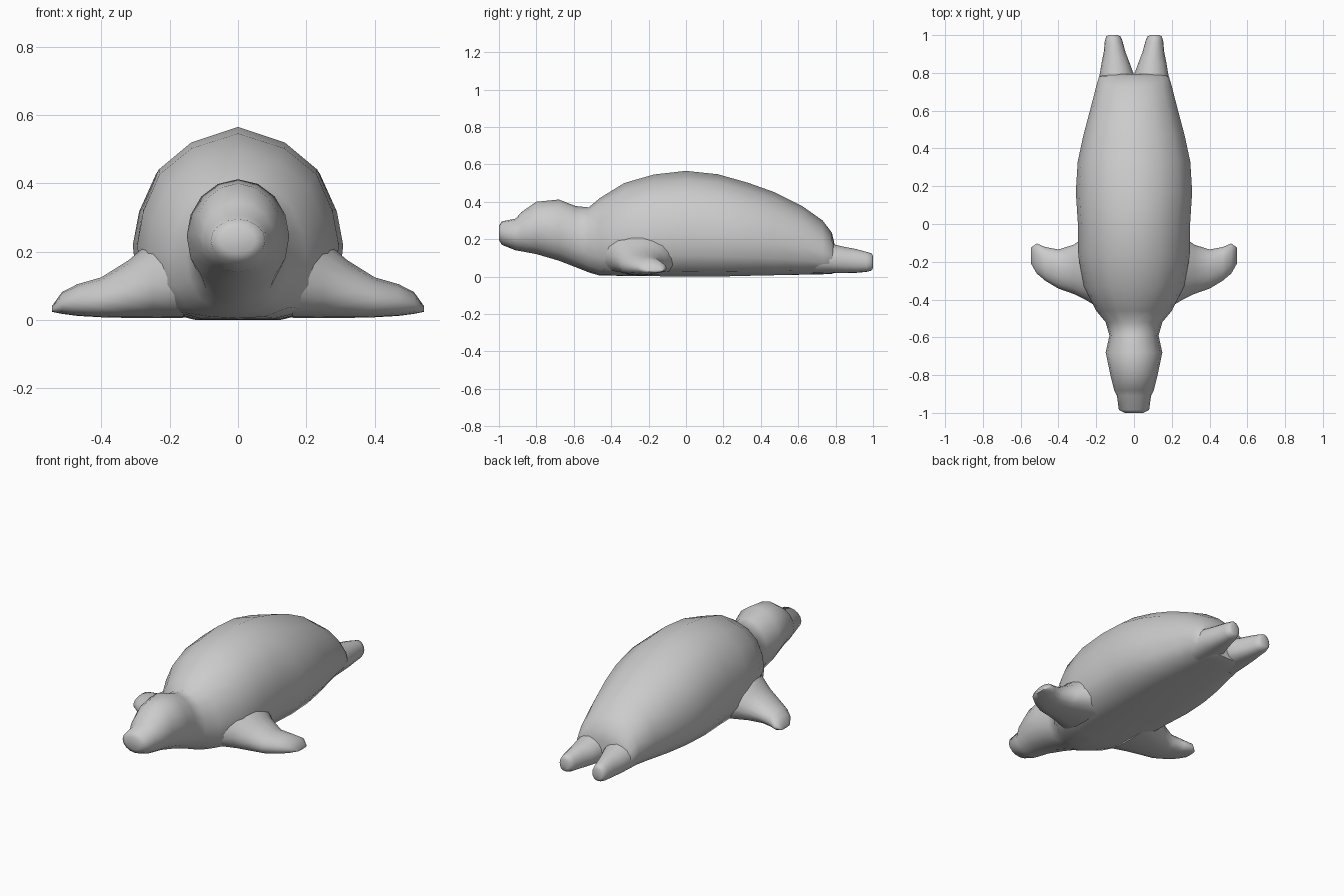
import bpy
import bmesh
import math
from mathutils import Vector

cube = bpy.data.objects.get("Cube")
if cube:
    bpy.data.objects.remove(cube, do_unlink=True)

grey = bpy.data.materials.new("seal grey")
grey.use_nodes = True
colour = (0.6, 0.6, 0.6, 1)
grey.diffuse_color = colour
grey.node_tree.nodes["Principled BSDF"].inputs["Base Color"].default_value = colour

# Half outline of a belly-flat section: (width share, height share), top to bottom
BELLY = [(0, 1), (.46, .92), (.78, .78), (.94, .58), (1, .4), (.96, .2), (.78, .05), (.4, 0), (0, 0)]
ROUND = [(math.sin(math.pi * i / 8), .5 + .5 * math.cos(math.pi * i / 8)) for i in range(9)]


def section(roundness):
    """Closed loop of (u in -1..1, v in 0..1), blended between flat belly and round."""
    half = [(a[0] + (b[0] - a[0]) * roundness, a[1] + (b[1] - a[1]) * roundness)
            for a, b in zip(BELLY, ROUND)]
    return half + [(-u, v) for u, v in half[-2:0:-1]]


def loft(name, rings):
    """Skin a list of equal-length point loops and close both ends."""
    bm = bmesh.new()
    loops = [[bm.verts.new(p) for p in ring] for ring in rings]
    n = len(loops[0])
    for a, b in zip(loops, loops[1:]):
        for i in range(n):
            j = (i + 1) % n
            bm.faces.new((a[i], a[j], b[j], b[i]))
    for ring in (loops[0], loops[-1]):
        centre = bm.verts.new(sum((v.co for v in ring), Vector()) / n)
        for i in range(n):
            bm.faces.new((ring[i], ring[(i + 1) % n], centre))
    bmesh.ops.recalc_face_normals(bm, faces=bm.faces)
    mesh = bpy.data.meshes.new(name)
    bm.to_mesh(mesh)
    bm.free()
    mesh.materials.append(grey)
    obj = bpy.data.objects.new(name, mesh)
    bpy.context.collection.objects.link(obj)
    bpy.ops.object.select_all(action='DESELECT')
    obj.select_set(True)
    bpy.context.view_layer.objects.active = obj
    bpy.ops.object.shade_smooth_by_angle(angle=math.radians(65))
    return obj


# Head and body: y, half width, bottom, top, roundness
BODY = [
    (-1.0, .05, .195, .27, 1), (-.985, .08, .17, .295, 1), (-.91, .09, .14, .31, .9),
    (-.88, .105, .135, .345, .9), (-.8, .125, .12, .4, .9), (-.68, .15, .085, .412, .9),
    (-.59, .13, .05, .377, .8), (-.52, .15, .022, .37, .6), (-.46, .2, .005, .42, .3),
    (-.33, .265, .004, .5, 0), (-.17, .295, .002, .546, 0), (0, .297, 0, .565, 0),
    (.17, .308, 0, .547, 0), (.33, .298, .004, .502, 0), (.47, .268, .007, .452, 0),
    (.62, .228, .01, .378, .1), (.73, .2, .012, .3, .2), (.78, .185, .015, .235, .3),
    (.795, .165, .02, .17, .4),
]
loft("head_and_body", [[(u * w, y, lo + v * (hi - lo)) for u, v in section(r)]
                       for y, w, lo, hi, r in BODY])

# Front flippers: x, front y, back y, bottom, top
FRONT = [
    (.16, -.46, .0, .006, .3), (.25, -.405, -.06, .006, .235), (.32, -.37, -.11, .006, .175),
    (.4, -.342, -.135, .008, .125), (.47, -.3, -.122, .012, .105), (.515, -.262, -.103, .018, .082),
    (.545, -.21, -.125, .024, .04),
]
# Hind flippers: y, inner x, outer x, bottom, top
HIND = [
    (.68, .0, .19, .015, .2), (.79, .0, .182, .018, .172), (.85, .022, .172, .018, .158),
    (.91, .045, .16, .02, .147), (.965, .06, .155, .025, .132), (.992, .07, .148, .032, .124),
    (1.0, .085, .135, .045, .11),
]
for side, s in (("left", 1), ("right", -1)):
    loft(side + "_front_flipper",
         [[(s * x, (a + b) / 2 + u * (b - a) / 2, lo + v * (hi - lo)) for u, v in section(.4)]
          for x, a, b, lo, hi in FRONT])
    loft(side + "_hind_flipper",
         [[(s * ((a + b) / 2 + u * (b - a) / 2), y, lo + v * (hi - lo)) for u, v in section(.6)]
          for y, a, b, lo, hi in HIND])
